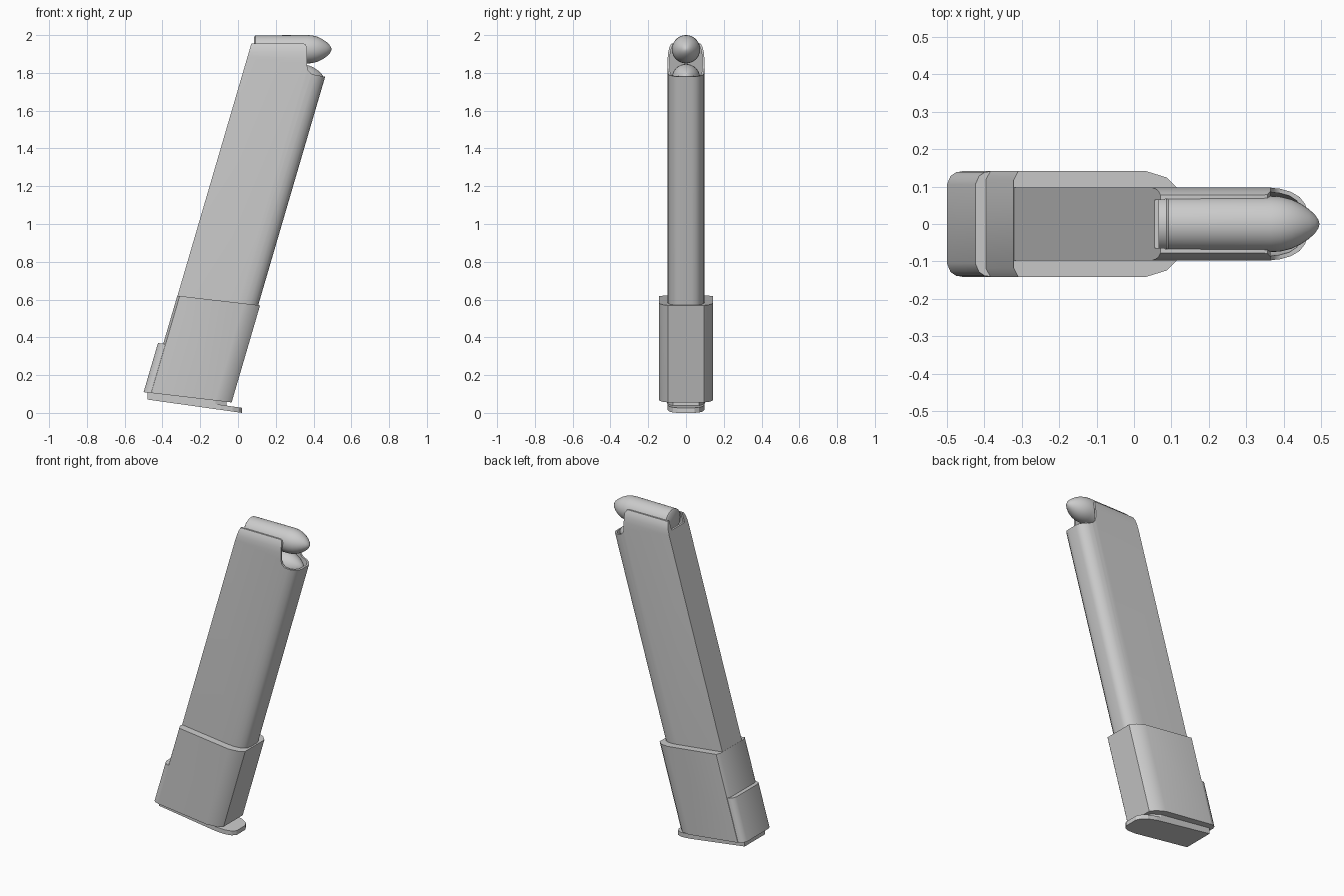
import bpy, bmesh, math

cube = bpy.data.objects.get("Cube")
if cube:
    bpy.data.objects.remove(cube, do_unlink=True)

LEAN = 0.293          # sideways travel per unit of height
SLOPE = -0.117        # fall of the sleeve rims toward the front

grey = bpy.data.materials.new("plain grey")
grey.use_nodes = True
grey.diffuse_color = (0.6, 0.6, 0.6, 1)
grey.node_tree.nodes["Principled BSDF"].inputs["Base Color"].default_value = (0.6, 0.6, 0.6, 1)


def activate(obj):
    bpy.ops.object.select_all(action='DESELECT')
    obj.select_set(True)
    bpy.context.view_layer.objects.active = obj


def smooth(obj, angle=35):
    activate(obj)
    bpy.ops.object.shade_smooth_by_angle(angle=math.radians(angle))


def loft(name, rings):
    """Closed solid through matching rings of points."""
    bm = bmesh.new()
    loops = [[bm.verts.new(p) for p in ring] for ring in rings]
    n = len(loops[0])
    for a, b in zip(loops, loops[1:]):
        for i in range(n):
            j = (i + 1) % n
            bm.faces.new((a[i], a[j], b[j], b[i]))
    bm.faces.new(loops[0])
    bm.faces.new(loops[-1])
    bmesh.ops.recalc_face_normals(bm, faces=bm.faces)
    mesh = bpy.data.meshes.new(name)
    bm.to_mesh(mesh)
    bm.free()
    mesh.materials.append(grey)
    obj = bpy.data.objects.new(name, mesh)
    bpy.context.collection.objects.link(obj)
    return obj


def mirrored(half):
    """Full outline from its +y half, listed back to front."""
    return half + [(u, -y) for u, y in reversed(half)]


def leaning_ring(half, z0, slope=0.0, width=1.0):
    """Outline slid along the lean and cut by the plane z = z0 + slope * x."""
    ring = []
    for u, y in mirrored(half):
        z = (z0 + slope * u) / (1 - slope * LEAN)
        ring.append((u + LEAN * z, y * width, z))
    return ring


def plate_ring(half, z0, slope):
    return [(x, y, z0 + slope * x) for x, y in mirrored(half)]


def cut(target, cutter):
    mod = target.modifiers.new("cut", 'BOOLEAN')
    mod.operation = 'DIFFERENCE'
    mod.solver = 'EXACT'
    mod.object = cutter
    activate(target)
    bpy.ops.object.modifier_apply(modifier=mod.name)
    bpy.data.objects.remove(cutter, do_unlink=True)


def side_cutter(profile, half_width):
    return loft("cutter", [[(x, y, z) for x, z in profile] for y in (-half_width, half_width)])


# Long tube with feed lips curling in at the top
tube_half = [(-0.502, 0.097), (-0.17, 0.097), (-0.135, 0.094), (-0.105, 0.086),
             (-0.08, 0.072), (-0.064, 0.052), (-0.06, 0.03)]
tube = loft("magazine_tube", [leaning_ring(tube_half, z, 0, w) for z, w in
            ((0.3, 1), (1.88, 1), (1.91, 0.97), (1.935, 0.91), (1.955, 0.8))])
bore_half = [(-0.49, 0.085), (-0.17, 0.085), (-0.135, 0.082), (-0.108, 0.075),
             (-0.088, 0.062), (-0.076, 0.045), (-0.072, 0.03)]
cut(tube, loft("cutter", [leaning_ring(bore_half, z, 0, w) for z, w in
            ((1.6, 1), (1.88, 1), (1.91, 0.97), (1.935, 0.89), (1.955, 0.78), (2.1, 0.78))]))
# Front opening, then the notch in the back wall
cut(tube, side_cutter([(0.34, 2.1), (0.34, 1.957), (0.357, 1.952), (0.365, 1.935), (0.365, 1.84),
                       (0.371, 1.813), (0.387, 1.796), (0.41, 1.789), (0.6, 1.755), (0.6, 2.1)], 0.3))
cut(tube, side_cutter([(0, 1.9), (0.1, 1.9), (0.1, 2.1), (0, 2.1)], 0.064))
smooth(tube)

# Grip sleeve around the lower tube
sleeve_half = [(-0.503, 0.118), (-0.49, 0.142), (-0.14, 0.142), (-0.08, 0.124), (-0.05, 0.095)]
sleeve = loft("grip_sleeve", [leaning_ring(sleeve_half, 0.0515, SLOPE),
                              leaning_ring(sleeve_half, 0.583, SLOPE)])
smooth(sleeve, 40)

# Step at the lower back of the sleeve
heel_half = [(-0.532, 0.105), (-0.522, 0.128), (-0.505, 0.139), (-0.47, 0.1415), (-0.4, 0.1415)]
heel = loft("sleeve_heel", [leaning_ring(heel_half, 0.0515, SLOPE),
                            leaning_ring(heel_half, 0.32, SLOPE)])
smooth(heel, 40)

# Base plate with a toe, and the neck that joins it to the sleeve
plate_half = [(-0.478, 0.1), (-0.09, 0.098), (-0.03, 0.088), (0.005, 0.07), (0.022, 0.045)]
loft("base_plate", [plate_ring(plate_half, 0.003, -0.141), plate_ring(plate_half, 0.03, -0.141)])
neck_half = [(-0.478, 0.1), (-0.12, 0.095), (-0.06, 0.07)]
loft("base_neck", [plate_ring(neck_half, 0.02, -0.141), plate_ring(neck_half, 0.07, SLOPE)])

# Two rounds, each turned around its long axis
round_profile = [(0, 0.066), (0.006, 0.0735), (0.28, 0.075), (0.305, 0.0735), (0.335, 0.066),
                 (0.36, 0.054), (0.382, 0.039), (0.398, 0.024), (0.407, 0.01), (0.409, 0.002)]
SIDES = 32
for name, x, z in (("top_round", 0.086, 1.925), ("second_round", 0.044, 1.772)):
    rings = [[(x + d, r * math.cos(k * math.tau / SIDES), z + r * math.sin(k * math.tau / SIDES))
              for k in range(SIDES)] for d, r in round_profile]
    smooth(loft(name, rings), 40)
